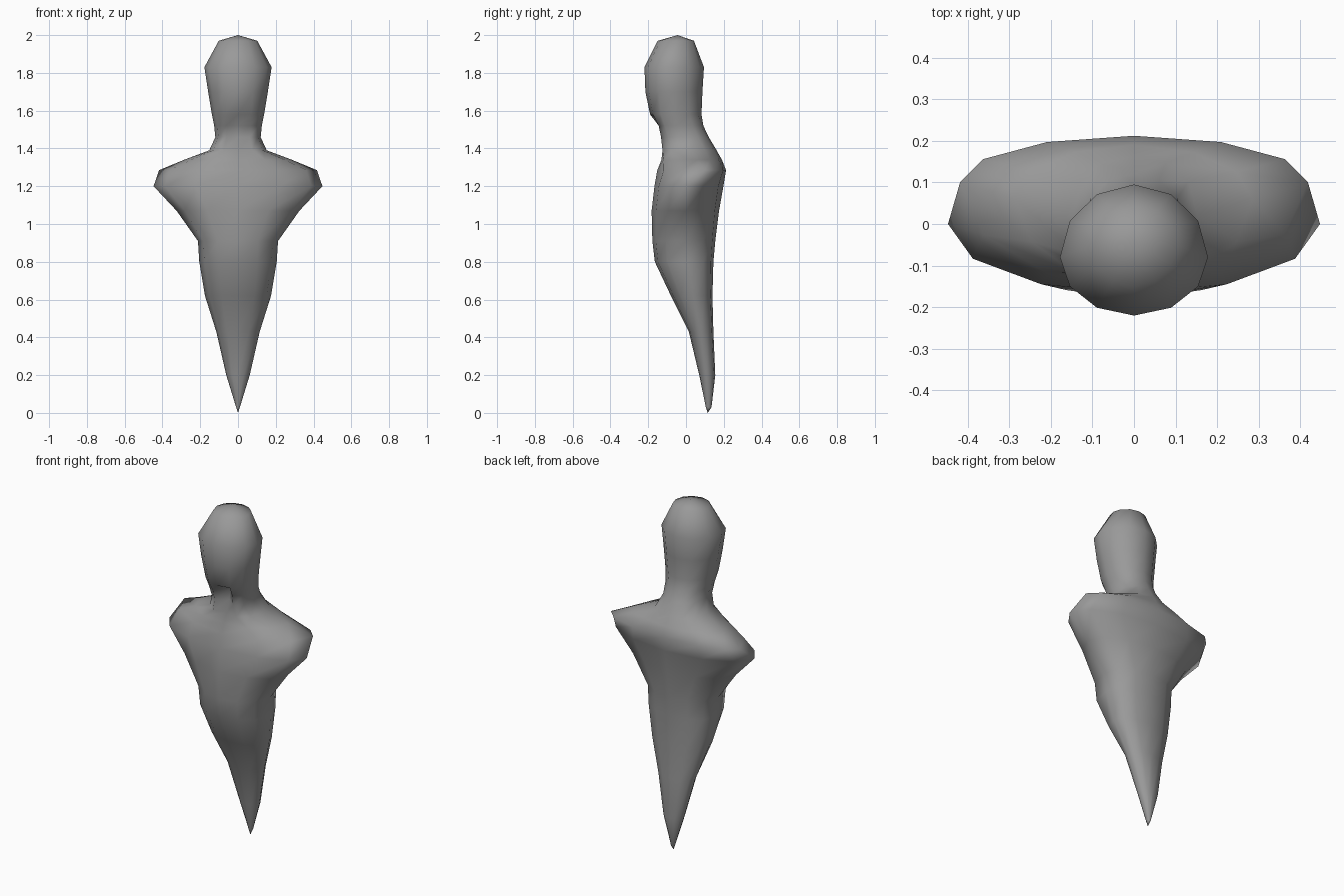
import bpy, bmesh, math

SIDES = 12

# Cross-sections from the bottom up:
# height, half width, front y, y of widest point, back y, boxiness (1 = ellipse), throat hollow depth
RINGS = [
    (0.03, 0.010, 0.105, 0.12, 0.135, 1.0, 0.0),
    (0.20, 0.062, 0.070, 0.11, 0.155, 1.0, 0.0),
    (0.43, 0.115, 0.015, 0.08, 0.145, 0.9, 0.0),
    (0.62, 0.175, -0.080, 0.04, 0.140, 0.8, 0.0),
    (0.80, 0.205, -0.165, 0.01, 0.145, 0.7, 0.0),
    (0.91, 0.212, -0.178, 0.00, 0.155, 0.75, 0.0),
    (1.07, 0.325, -0.182, 0.00, 0.175, 0.95, 0.0),
    (1.20, 0.447, -0.167, 0.00, 0.198, 1.0, 0.0),
    (1.285, 0.418, -0.152, 0.10, 0.212, 1.0, 0.0),
    (1.34, 0.285, -0.145, 0.06, 0.190, 1.0, 0.015),
    (1.39, 0.152, -0.142, 0.02, 0.162, 0.8, 0.04),
    (1.46, 0.120, -0.145, -0.02, 0.120, 0.75, 0.065),
    (1.52, 0.126, -0.155, -0.05, 0.092, 0.75, 0.085),
    (1.58, 0.138, -0.190, -0.06, 0.082, 0.85, 0.0),
    (1.70, 0.158, -0.215, -0.07, 0.087, 0.95, 0.0),
    (1.83, 0.178, -0.220, -0.08, 0.095, 1.0, 0.0),
    (1.97, 0.102, -0.150, -0.05, 0.042, 1.0, 0.0),
]


def add_ring(bm, z, w, front, mid, back, power, hollow):
    verts = []
    for i in range(SIDES):
        a = 2 * math.pi * i / SIDES
        c, s = math.cos(a), math.sin(a)
        depth = (back - mid) if s > 0 else (mid - front)
        y = mid + math.copysign(abs(s) ** power, s) * depth
        if i == SIDES * 3 // 4:          # front centre sinks in at the throat
            y += hollow
        verts.append(bm.verts.new((w * c, y, z)))
    return verts


def bridge(bm, low, high):
    for i in range(SIDES):
        j = (i + 1) % SIDES
        bm.faces.new((low[i], low[j], high[j], high[i]))


bm = bmesh.new()
rings = [add_ring(bm, *r) for r in RINGS]
for low, high in zip(rings, rings[1:]):
    bridge(bm, low, high)

# Pointed tail and crown of the head
tail = bm.verts.new((0, 0.115, 0))
crown = bm.verts.new((0, -0.045, 2.0))
for i in range(SIDES):
    j = (i + 1) % SIDES
    bm.faces.new((rings[0][j], rings[0][i], tail))
    bm.faces.new((rings[-1][i], rings[-1][j], crown))
bmesh.ops.recalc_face_normals(bm, faces=bm.faces)
for f in bm.faces:
    f.smooth = True

mesh = bpy.data.meshes.new("hooded_body")
bm.to_mesh(mesh)
bm.free()
body = bpy.data.objects.new("hooded_body", mesh)
bpy.context.collection.objects.link(body)

grey = bpy.data.materials.new("plain grey")
grey.diffuse_color = (0.32, 0.32, 0.32, 1)
mesh.materials.append(grey)
